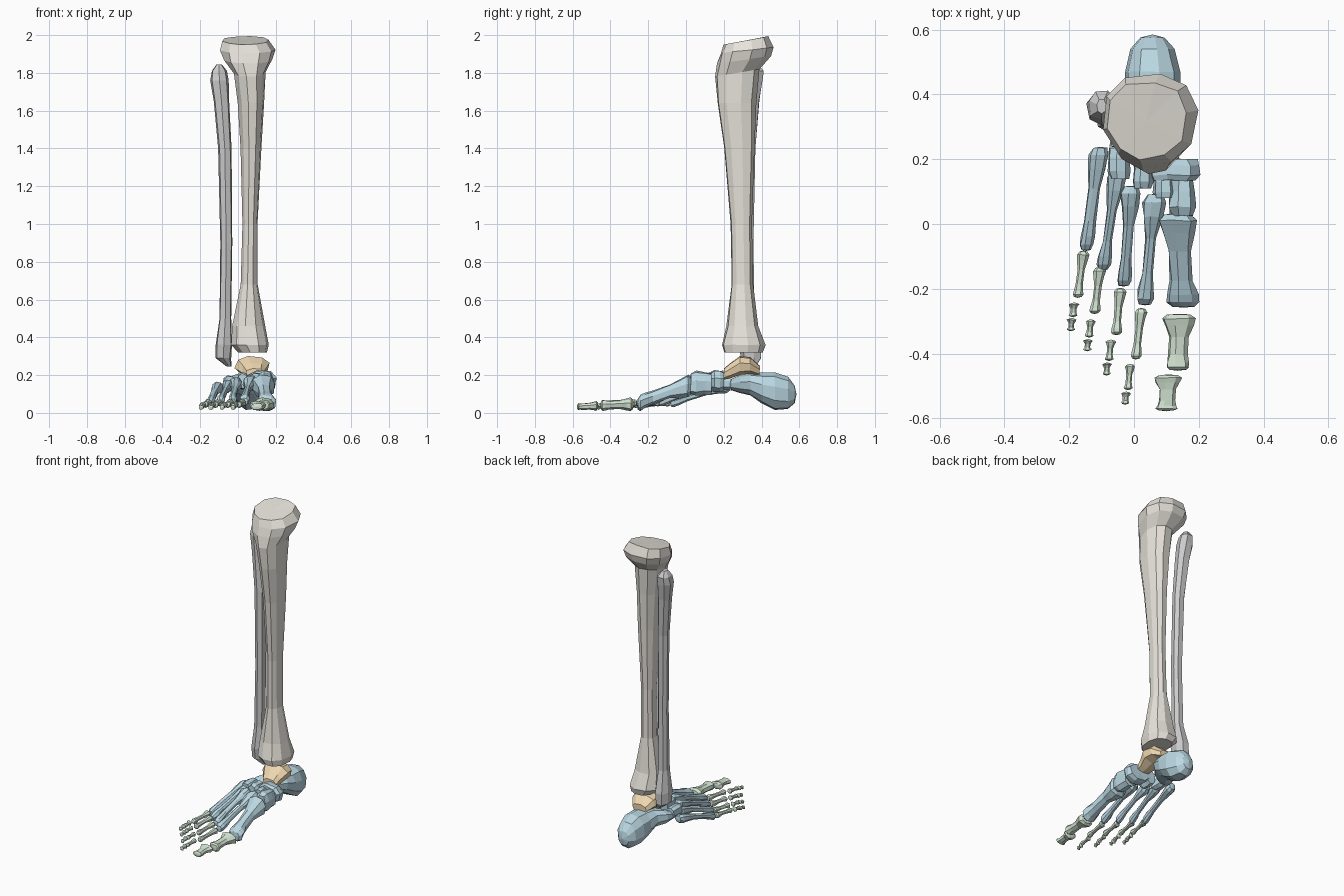
import bpy, bmesh, math, random

random.seed(4)


def material(name, rgb):
    m = bpy.data.materials.new(name)
    m.diffuse_color = (*rgb, 1)
    return m


IVORY = material("ivory", (0.80, 0.77, 0.71))
PALE = material("pale", (0.76, 0.76, 0.74))
BLUE = material("blue", (0.50, 0.69, 0.77))
TAN = material("tan", (0.86, 0.68, 0.44))
GREEN = material("green", (0.67, 0.80, 0.67))


def loft(name, rows, axis, sides, mat, jitter=0.0, pinch=0.0, shear=None, cap=0.0):
    """Skin rings; row = (position on axis, x0, x1, v0, v1), v is y for axis z, z for axis y."""
    bm = bmesh.new()

    def place(t, u, v):
        return (u, v, t) if axis == 'z' else (u, t, v)

    rings, middles = [], []
    for i, (t, x0, x1, v0, v1) in enumerate(rows):
        cx, cv, rx, rv = (x0 + x1) / 2, (v0 + v1) / 2, (x1 - x0) / 2, (v1 - v0) / 2
        ring = []
        for k in range(sides):
            a = 2 * math.pi * (k + 0.25) / sides
            c, s = math.cos(a), math.sin(a)
            c = math.copysign(abs(c) ** 0.85, c) * (1 + pinch * min(s, 0))
            s = math.copysign(abs(s) ** 0.85, s)
            j = 1 + random.uniform(-jitter, jitter)
            tilt = shear[i] * s if shear else 0
            tj = random.uniform(-jitter, jitter) * 0.4 * min(rx, rv)
            ring.append(bm.verts.new(place(t + tilt + tj, cx + rx * c * j, cv + rv * s * j)))
        rings.append(ring)
        middles.append((t, cx, cv))
    for a, b in zip(rings, rings[1:]):
        for k in range(sides):
            n = (k + 1) % sides
            bm.faces.new((a[k], a[n], b[n], b[k]))
    # fan caps
    for ring, (t, cx, cv), nxt in ((rings[0], middles[0], middles[1]),
                                   (rings[-1], middles[-1], middles[-2])):
        d = math.copysign(cap, t - nxt[0])
        mid = bm.verts.new(place(t + d, cx, cv))
        for k in range(sides):
            bm.faces.new((ring[k], ring[(k + 1) % sides], mid))
    bmesh.ops.recalc_face_normals(bm, faces=bm.faces)
    me = bpy.data.meshes.new(name)
    bm.to_mesh(me)
    bm.free()
    me.materials.append(mat)
    ob = bpy.data.objects.new(name, me)
    bpy.context.collection.objects.link(ob)
    return ob


def long_bone(name, start, end, base, waist, head, mat, sides=8, drop=0.0):
    """Knobbed bone from start to end; base, waist and head are (half width, half height)."""
    prof = ((0, 0.7, base), (0.07, 1.0, base), (0.2, 0.85, base), (0.4, 1.0, waist),
            (0.72, 1.0, waist), (0.87, 0.95, head), (0.95, 1.0, head), (1, 0.7, head))
    rows = []
    for f, k, (w, h) in prof:
        x, y, z = (s + (e - s) * f for s, e in zip(start, end))
        z -= drop * math.sin(math.pi * f) * -1
        rows.append((y, x - w * k, x + w * k, z - h * k, z + h * k))
    return loft(name, rows, 'y', sides, mat, jitter=0.1, cap=0.003)


# Shin bone
loft("tibia", [
    (0.32, 0.00, 0.155, 0.20, 0.41), (0.36, -0.04, 0.165, 0.19, 0.42),
    (0.46, -0.035, 0.145, 0.215, 0.385), (0.68, 0.012, 0.105, 0.24, 0.355),
    (1.00, 0.022, 0.105, 0.235, 0.35), (1.40, 0.01, 0.125, 0.20, 0.365),
    (1.64, -0.005, 0.14, 0.165, 0.375), (1.80, -0.025, 0.145, 0.155, 0.39),
    (1.87, -0.08, 0.18, 0.165, 0.45), (1.92, -0.097, 0.197, 0.18, 0.462),
    (1.972, -0.085, 0.165, 0.20, 0.44)], 'z', 10, IVORY, jitter=0.03, pinch=0.15,
    shear=[0, 0, 0, 0, 0, 0, 0, 0.02, 0.02, 0.015, 0.022])

# Slender outer leg bone
loft("fibula", [
    (0.245, -0.06, -0.035, 0.33, 0.37), (0.29, -0.12, -0.035, 0.29, 0.40),
    (0.36, -0.12, -0.03, 0.28, 0.40), (0.50, -0.10, -0.035, 0.295, 0.365),
    (0.90, -0.095, -0.03, 0.295, 0.36), (1.40, -0.105, -0.035, 0.30, 0.37),
    (1.65, -0.13, -0.045, 0.305, 0.39), (1.76, -0.147, -0.05, 0.305, 0.41),
    (1.81, -0.14, -0.06, 0.32, 0.415), (1.845, -0.115, -0.085, 0.34, 0.385)],
    'z', 7, PALE, jitter=0.06)

# Ankle bone
loft("talus", [
    (0.20, 0.04, 0.14, 0.175, 0.235), (0.235, 0.02, 0.15, 0.18, 0.265),
    (0.285, -0.015, 0.165, 0.20, 0.302), (0.34, -0.01, 0.16, 0.205, 0.295),
    (0.39, 0.02, 0.12, 0.195, 0.25)], 'y', 8, TAN, jitter=0.06)

# Heel bone
loft("calcaneus", [
    (0.24, -0.075, 0.02, 0.12, 0.18), (0.285, -0.07, 0.08, 0.105, 0.20),
    (0.34, -0.04, 0.13, 0.09, 0.215), (0.40, -0.03, 0.145, 0.05, 0.215),
    (0.47, -0.025, 0.147, 0.018, 0.22), (0.54, -0.01, 0.125, 0.018, 0.195),
    (0.575, 0.02, 0.095, 0.05, 0.145)], 'y', 10, BLUE, jitter=0.04, cap=0.01)

# Midfoot wedges: y range, x range, z range
for name, y0, y1, x0, x1, z0, z1 in (
        ("navicular", 0.135, 0.20, 0.04, 0.205, 0.11, 0.228),
        ("medial_cuneiform", 0.025, 0.135, 0.105, 0.19, 0.085, 0.22),
        ("middle_cuneiform", 0.08, 0.15, 0.06, 0.125, 0.13, 0.215),
        ("lateral_cuneiform", 0.11, 0.195, -0.005, 0.06, 0.12, 0.215),
        ("cuboid", 0.14, 0.235, -0.08, -0.01, 0.12, 0.20)):
    cx, w, cz, h = (x0 + x1) / 2, (x1 - x0) / 2, (z0 + z1) / 2, (z1 - z0) / 2
    rows = [(y0 + (y1 - y0) * f, cx - w * k, cx + w * k, cz - h * k, cz + h * k)
            for f, k in ((0, 0.85), (0.25, 1), (0.7, 0.95), (1, 0.88))]
    loft(name, rows, 'y', 8, BLUE, jitter=0.1)

# Metatarsals, inner to outer
for i, (s, e, base, waist, head) in enumerate((
        ((0.135, 0.03, 0.145), (0.152, -0.255, 0.047), (0.062, 0.06), (0.037, 0.036), (0.05, 0.042)),
        ((0.065, 0.09, 0.165), (0.033, -0.248, 0.06), (0.036, 0.04), (0.017, 0.02), (0.026, 0.028)),
        ((-0.008, 0.115, 0.16), (-0.031, -0.19, 0.058), (0.032, 0.036), (0.016, 0.019), (0.023, 0.026)),
        ((-0.05, 0.165, 0.15), (-0.095, -0.14, 0.055), (0.03, 0.033), (0.015, 0.018), (0.022, 0.025)),
        ((-0.105, 0.235, 0.14), (-0.148, -0.08, 0.05), (0.032, 0.03), (0.018, 0.018), (0.022, 0.024)))):
    long_bone(f"metatarsal_{i + 1}", s, e, base, waist, head, BLUE, drop=0.008)

# Big toe
long_bone("big_toe_near", (0.14, -0.28, 0.045), (0.135, -0.45, 0.04),
          (0.052, 0.036), (0.03, 0.024), (0.037, 0.028), GREEN)
long_bone("big_toe_tip", (0.105, -0.467, 0.038), (0.1, -0.575, 0.032),
          (0.044, 0.026), (0.026, 0.017), (0.033, 0.018), GREEN)

# Small toes: (x, y) start and end of each of three segments
for i, segs in enumerate((
        ((0.022, -0.262, 0.006, -0.415), (-0.012, -0.435, -0.018, -0.51), (-0.024, -0.52, -0.027, -0.555)),
        ((-0.043, -0.20, -0.055, -0.34), (-0.071, -0.36, -0.077, -0.42), (-0.083, -0.43, -0.085, -0.465)),
        ((-0.105, -0.135, -0.122, -0.275), (-0.133, -0.297, -0.138, -0.348), (-0.142, -0.358, -0.144, -0.39)),
        ((-0.156, -0.085, -0.174, -0.225), (-0.185, -0.245, -0.188, -0.285), (-0.192, -0.293, -0.195, -0.328)))):
    for j, (x0, y0, x1, y1) in enumerate(segs):
        za, zb = ((0.054, 0.043), (0.042, 0.037), (0.035, 0.028))[j]
        r = (0.020, 0.016, 0.015)[j]
        long_bone(f"toe_{i + 2}_{('near', 'middle', 'tip')[j]}", (x0, y0, za), (x1, y1, zb),
                  (r, r), (r * 0.6, r * 0.6), (r * 0.85, r * 0.85), GREEN, sides=7)
